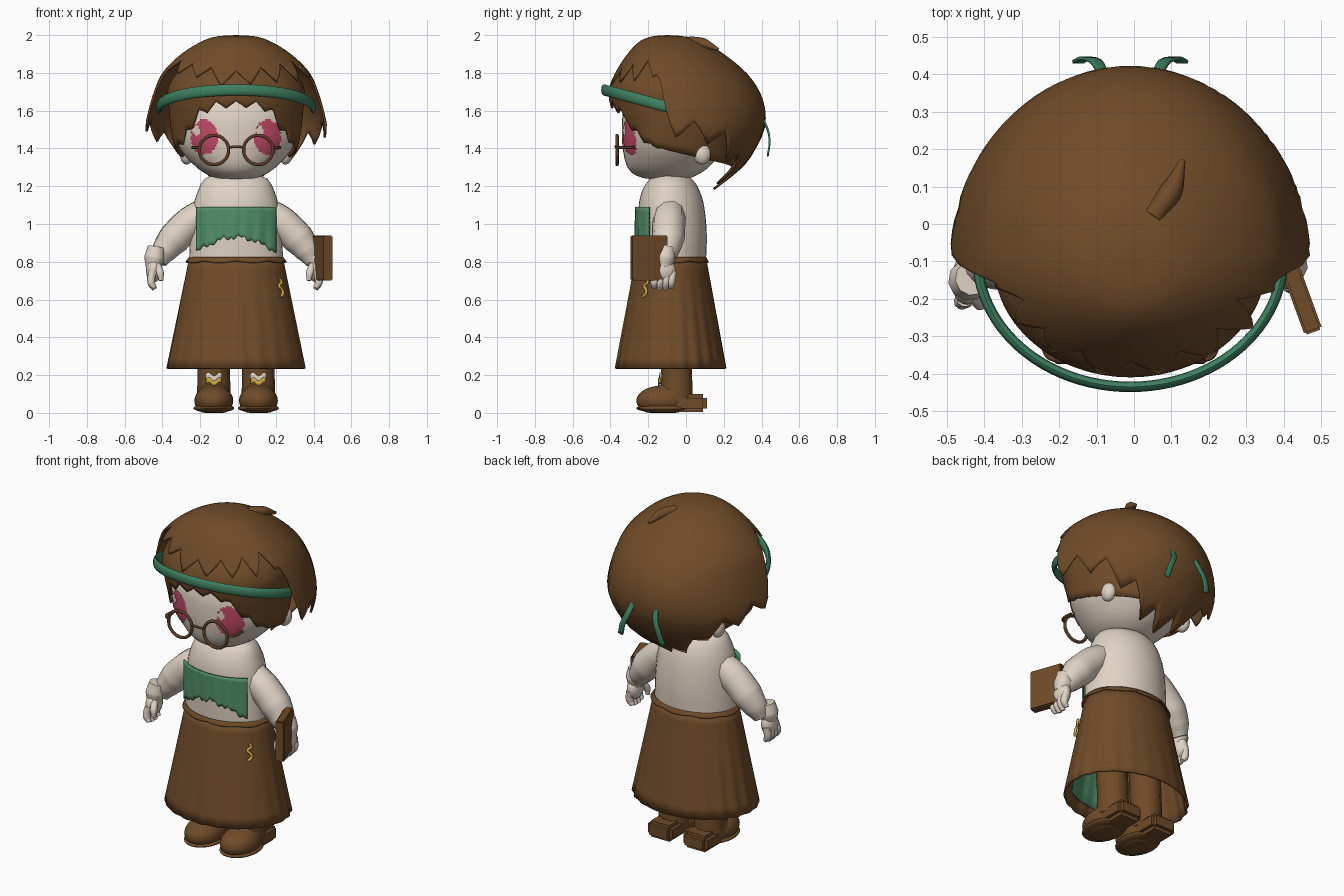
import bpy, bmesh, random
from math import sin, cos, pi, sqrt, radians
from mathutils import Matrix, Vector

random.seed(4)
if "Cube" in bpy.data.objects:
    bpy.data.objects.remove(bpy.data.objects["Cube"])
CX = -0.01    # body centre line
CY = -0.1     # depth centre of head and hair


def material(name, rgb):
    m = bpy.data.materials.new(name)
    m.use_nodes = True
    m.diffuse_color = (*rgb, 1)
    m.node_tree.nodes["Principled BSDF"].inputs["Base Color"].default_value = (*rgb, 1)
    return m


BROWN = material("brown", (0.16, 0.071, 0.022))
SKIN = material("pale skin", (0.74, 0.65, 0.55))
GREEN = material("green cloth", (0.085, 0.28, 0.145))
BAND = material("ribbon green", (0.05, 0.22, 0.12))
PINK = material("pink", (0.54, 0.07, 0.14))
GOLD = material("gold", (0.65, 0.41, 0.06))
FRAME = material("dark brown", (0.11, 0.045, 0.02))


def finish(ob, mat, angle=40):
    ob.data.materials.clear()
    ob.data.materials.append(mat)
    bpy.ops.object.select_all(action='DESELECT')
    ob.select_set(True)
    bpy.context.view_layer.objects.active = ob
    bpy.ops.object.shade_smooth_by_angle(angle=radians(angle))
    return ob


def from_bmesh(name, bm, mat, angle=40):
    bmesh.ops.recalc_face_normals(bm, faces=bm.faces)
    me = bpy.data.meshes.new(name)
    bm.to_mesh(me)
    bm.free()
    ob = bpy.data.objects.new(name, me)
    bpy.context.collection.objects.link(ob)
    return finish(ob, mat, angle)


def sheet(name, f, nu, nv, mat, wrap=False, thick=0, keep=None):
    """Surface f(u, v) with u and v in 0..1; wrap closes it in u."""
    bm = bmesh.new()
    cols = nu if wrap else nu + 1
    vs = [[bm.verts.new(f(i / nu, j / nv)) for j in range(nv + 1)] for i in range(cols)]
    for i in range(nu):
        k = (i + 1) % cols
        for j in range(nv):
            if keep is None or keep((i + .5) / nu, (j + .5) / nv):
                bm.faces.new((vs[i][j], vs[k][j], vs[k][j + 1], vs[i][j + 1]))
    bmesh.ops.remove_doubles(bm, verts=bm.verts, dist=1e-5)
    ob = from_bmesh(name, bm, mat, 50)
    if thick:
        mod = ob.modifiers.new("thickness", 'SOLIDIFY')
        mod.thickness, mod.offset = thick, -1
    return ob


def ball(name, loc, size, mat, floor=None):
    bm = bmesh.new()
    bmesh.ops.create_uvsphere(bm, u_segments=24, v_segments=14, radius=1,
                              matrix=Matrix.LocRotScale(Vector(loc), None, Vector(size)))
    if floor is not None:
        for v in bm.verts:
            v.co.z = max(v.co.z, floor)
    return from_bmesh(name, bm, mat, 60)


def box(name, loc, size, mat, turn=0, bevel=0.006):
    bm = bmesh.new()
    bmesh.ops.create_cube(bm, size=1, matrix=Matrix.LocRotScale(
        Vector(loc), Matrix.Rotation(turn, 3, 'Z'), Vector(size)))
    bmesh.ops.bevel(bm, geom=bm.edges[:], offset=bevel, segments=2, affect='EDGES')
    return from_bmesh(name, bm, mat)


def tube(name, path, mat, cyclic=False):
    """Smooth tube through (x, y, z, radius) points."""
    cu = bpy.data.curves.new(name, 'CURVE')
    cu.dimensions, cu.bevel_depth, cu.bevel_resolution = '3D', 1, 3
    cu.use_fill_caps, cu.resolution_u = True, 8
    sp = cu.splines.new('BEZIER')
    sp.bezier_points.add(len(path) - 1)
    sp.use_cyclic_u = cyclic
    for p, (x, y, z, r) in zip(sp.bezier_points, path):
        p.co, p.radius = (x, y, z), r
        p.handle_left_type = p.handle_right_type = 'AUTO'
    ob = bpy.data.objects.new(name, cu)
    bpy.context.collection.objects.link(ob)
    bpy.ops.object.select_all(action='DESELECT')
    ob.select_set(True)
    bpy.context.view_layer.objects.active = ob
    bpy.ops.object.convert(target='MESH')
    return finish(bpy.context.object, mat, 50)


def sample(table, t):
    """Smooth interpolation of rows (key, value, ...), keys in order."""
    if table[0][0] > table[-1][0]:
        table = table[::-1]
    n = len(table) - 1
    t = min(max(t, table[0][0]), table[n][0])
    i = next(k for k in range(n) if t <= table[k + 1][0])
    a, b = table[i], table[i + 1]
    p, q = table[max(i - 1, 0)], table[min(i + 2, n)]
    h = b[0] - a[0]
    s = (t - a[0]) / h
    out = []
    for c in range(1, len(a)):
        m0 = (b[c] - p[c]) / (b[0] - p[0]) * h
        m1 = (q[c] - a[c]) / (q[0] - a[0]) * h
        out.append((2*s**3 - 3*s*s + 1) * a[c] + (s**3 - 2*s*s + s) * m0
                   + (3*s*s - 2*s**3) * b[c] + (s**3 - s*s) * m1)
    return out


def around(table, a, z):
    """Point on a form with rows (z, half width, front y, back y); a = 0 is front."""
    w, front, back = sample(table, z)
    return (CX + w * sin(a), CY + (front - CY if cos(a) > 0 else CY - back) * cos(a), z)


# Head, ears and eyes
HEAD = [(1.232, 0, -.1, -.1), (1.238, .09, -.2, 0), (1.26, .15, -.27, .06), (1.3, .21, -.31, .12),
        (1.4, .3, -.335, .2), (1.5, .332, -.34, .24), (1.6, .33, -.33, .25), (1.75, .26, -.25, .18),
        (1.85, 0, -.1, -.1)]
sheet("head", lambda u, v: around(HEAD, 2*pi*u, 1.232 + .618 * (.5 - .5*cos(pi*v))), 40, 24, SKIN, True)


def on_face(x, z):
    w, front, _ = sample(HEAD, z)
    return (CX + x, CY + (front - CY) * sqrt(max(0, 1 - (x / w)**2)) - .005, z)


def eye_shape(u, v):
    ragged = .88 + .16 * random.random()
    outside = (2*u - 1)**2 + (2*v - 1)**2 > ragged
    glint = (u - .2)**2 + (v - .68)**2 < .016
    return not (outside or glint)


for s, side in ((1, "left"), (-1, "right")):
    sheet(side + "_eye", lambda u, v: on_face(s*.168 + .145*(u - .5), 1.46 + .19*(v - .5)),
          18, 22, PINK, keep=eye_shape)
    ball(side + "_ear", (CX + s*.262, .085, 1.37), (.036, .046, .055), SKIN)

# Hair: close under-layer with fringe, then the big outer mop
UNDER = [(1.92, 0, -.1, -.1), (1.9, .14, -.22, 0), (1.83, .28, -.33, .2), (1.72, .36, -.405, .28),
         (1.6, .355, -.395, .3), (1.5, .345, -.355, .29), (1.4, .325, -.34, .28), (1.3, .29, -.3, .26)]
UNDER_RIM = [(0, 1.615), (28, 1.6), (44, 1.51), (63, 1.425), (90, 1.39), (125, 1.34), (180, 1.29)]
MOP = [(2, 0, -.1, -.1), (1.995, .09, -.17, -.01), (1.97, .175, -.24, .08), (1.9, .29, -.31, .2),
       (1.8, .39, -.375, .32), (1.7, .435, -.42, .39), (1.6, .465, -.43, .42), (1.5, .482, -.43, .415),
       (1.4, .46, -.4, .37), (1.3, .4, -.3, .3), (1.18, .28, -.2, .15)]
MOP_RIM = [(0, 1.76), (35, 1.79), (62, 1.82), (78, 1.8), (87, 1.62), (95, 1.5), (110, 1.49),
           (130, 1.42), (150, 1.3), (165, 1.22), (180, 1.2)]


def hair(name, form, rim, spikes, size, calm_sides=False):
    top = form[0][0]
    jag = [size * random.uniform(.4, 1) for _ in range(spikes)]

    def f(u, v):
        a = 2*pi*u - pi
        k = u * spikes
        tooth = abs(2 * (k % 1) - 1) * jag[round(k) % spikes] - size / 2
        if calm_sides:
            tooth *= max(0, cos(a))
        low = max(sample(rim, abs(a) * 180 / pi)[0] - tooth, form[-1][0])
        return around(form, a, top - (top - low) * v**1.8)
    return sheet(name, f, spikes * 6, 24, BROWN, True, .012)


hair("under_hair", UNDER, UNDER_RIM, 21, .07, True)
hair("outer_hair", MOP, MOP_RIM, 17, .11)
tube("hair_tuft", [(.05, .02, 1.965, .03), (.1, .09, 1.955, .03), (.13, .17, 1.925, .008)], BROWN)


# Headband and the two ribbon tails behind
def headband(u, v):
    a, c = radians(184) * (u - .5), 2*pi*v
    r = .014 * cos(c)
    return (CX + (.408 + r) * sin(a), -.09 - (.345 + r) * cos(a), 1.617 + .093*cos(a) + .03*sin(c))


sheet("headband", headband, 48, 12, BAND)
TAIL = [(0, .07, .4, 1.58), (.35, .09, .437, 1.5), (.7, .12, .447, 1.43), (1, .14, .437, 1.36)]


def ribbon(s):
    def f(u, v):
        x, y, z = sample(TAIL, v)
        return (CX + s * (x + .03*(u - .5)), y, z + .008*(u - .5))
    return f


for s, side in ((1, "left"), (-1, "right")):
    sheet(side + "_ribbon_tail", ribbon(s), 3, 10, BAND, thick=.009)

# Glasses
for s, side in ((1, "left"), (-1, "right")):
    tube(side + "_lens_rim", [(CX + s*.117 + .077*cos(a*pi/4), -.365, 1.392 + .077*sin(a*pi/4), .009)
                              for a in range(8)], FRAME, True)
    tube(side + "_temple", [(CX + s*.192, -.365, 1.405, .007), (CX + s*.222, -.35, 1.405, .007),
                            (CX + s*.23, -.27, 1.405, .007)], FRAME)
tube("bridge", [(CX - .04, -.365, 1.405, .007), (CX, -.372, 1.41, .007), (CX + .04, -.365, 1.405, .007)], FRAME)

# Torso and chest wrap
TORSO = [(.78, .25, -.245, .105), (.95, .242, -.25, .11), (1.1, .225, -.25, .095), (1.18, .2, -.23, .07),
         (1.24, .165, -.19, .03), (1.27, .1, -.14, -.03)]
sheet("torso", lambda u, v: around(TORSO, 2*pi*u, .78 + .49*v), 36, 16, SKIN, True)


def wrap(u, v):
    x = .425 * (u - .5)
    low = .855 + .075 * cos(x * pi / .42) + .008 * sin(x * 60) + .007 * sin(x * 170)
    y = -.075 - .195 * sqrt(1 - (x / .275)**2) + .004 * sin(x * 90) * v
    return (CX + x, y, 1.09 + (low - 1.09) * v)


sheet("chest_wrap", wrap, 60, 10, GREEN, thick=.009)


# Skirt with pleats, scalloped waist, lining and gold trim
def skirt(a, v, grow=1.0):
    fold = 1 + .014 * v * sin(22 * a) * (.6 + .4 * cos(3 * a))
    w, d = (.25 + .117*v) * fold * grow, (.188 + .106*v) * fold * grow
    return (CX + w * sin(a), -.08 - d * cos(a), .815 - .58*v)


sheet("skirt", lambda u, v: skirt(2*pi*u, v), 176, 10, BROWN, True, .012)
sheet("skirt_waist", lambda u, v: (lambda p: (p[0], p[1], .825 - v * (.018 + .01 * abs(sin(9*pi*u)))))(
    skirt(2*pi*u, 0, 1.0 + .07*v)), 108, 3, BROWN, True, .008)
sheet("skirt_lining", lambda u, v: skirt(.9*(u - .2), .1 + .8*v, .93), 16, 6, GREEN, thick=.006)
tube("gold_trim", [(*skirt(.94 + .05 * sin(k * 2.2), .18 + .033*k, 1.05), .008) for k in range(6)], GOLD)

# Arms and hands; the right hand sits a little further out and forward
for s, side, dx, dy in ((1, "left", 0, .02), (-1, "right", .012, -.02)):
    def at(x, y, z, r):
        return (CX + s*x, y, z, r)

    def hand(x, y, z, r):
        return at(x + dx, y + dy, z, r)
    tube(side + "_arm", [at(.14, -.08, 1.08, .075), at(.24, -.09, 1.01, .088), at(.33, -.095, .92, .088),
                         at(.38, -.105, .855, .07), at(.41, -.115, .8, .045)], SKIN)
    tube(side + "_cuff", [hand(.41, -.125, .878, .046), hand(.42, -.13, .82, .055),
                          hand(.425, -.135, .77, .042)], SKIN)
    ball(side + "_palm", hand(.425, -.135, .755, 0)[:3], (.04, .06, .065), SKIN)
    for k in range(4):
        y = -.09 - .03*k
        tube(f"{side}_finger_{k + 1}", [hand(.43, y, .75, .021), hand(.437, y - .008, .69, .021),
                                        hand(.42, y - .01, .65 + .008*abs(k - 1.5), .013)], SKIN)
    tube(side + "_thumb", [hand(.405, -.16, .78, .02), hand(.39, -.19, .74, .02),
                           hand(.385, -.195, .7, .012)], SKIN)

# Book held in the left hand
box("book", (.446, -.197, .82), (.05, .195, .24), BROWN, radians(20))

# Legs and boots
for s, side in ((1, "left"), (-1, "right")):
    x = CX + s*.118

    def shin(u, v, r, arc, top, drop):
        a = arc * (u - .5)
        return (x + r*sin(a), -.05 - r*cos(a), top - drop*v + .01*sin(9*u))
    tube(side + "_leg", [(x, -.05, .07, .09), (x, -.05, .2, .086), (x, -.06, .4, .088), (x, -.06, .6, .088)], BROWN)
    ball(side + "_boot_instep", (x, -.08, .08), (.09, .1, .085), BROWN, 0)
    ball(side + "_boot_toe", (x, -.125, .065), (.103, .138, .08), BROWN, 0)
    ball(side + "_boot_sole", (x, -.12, .025), (.108, .143, .024), BROWN, .004)
    box(side + "_boot_heel", (x, .02, .052), (.16, .18, .096), BROWN, bevel=.02)
    sheet(side + "_sock_patch", lambda u, v: shin(u, v, .092, 1, .205, .035), 8, 2, SKIN, thick=.004)
    sheet(side + "_buckle", lambda u, v: shin(u, v, .099, .85, .178, .026), 8, 2, GOLD, thick=.008)
